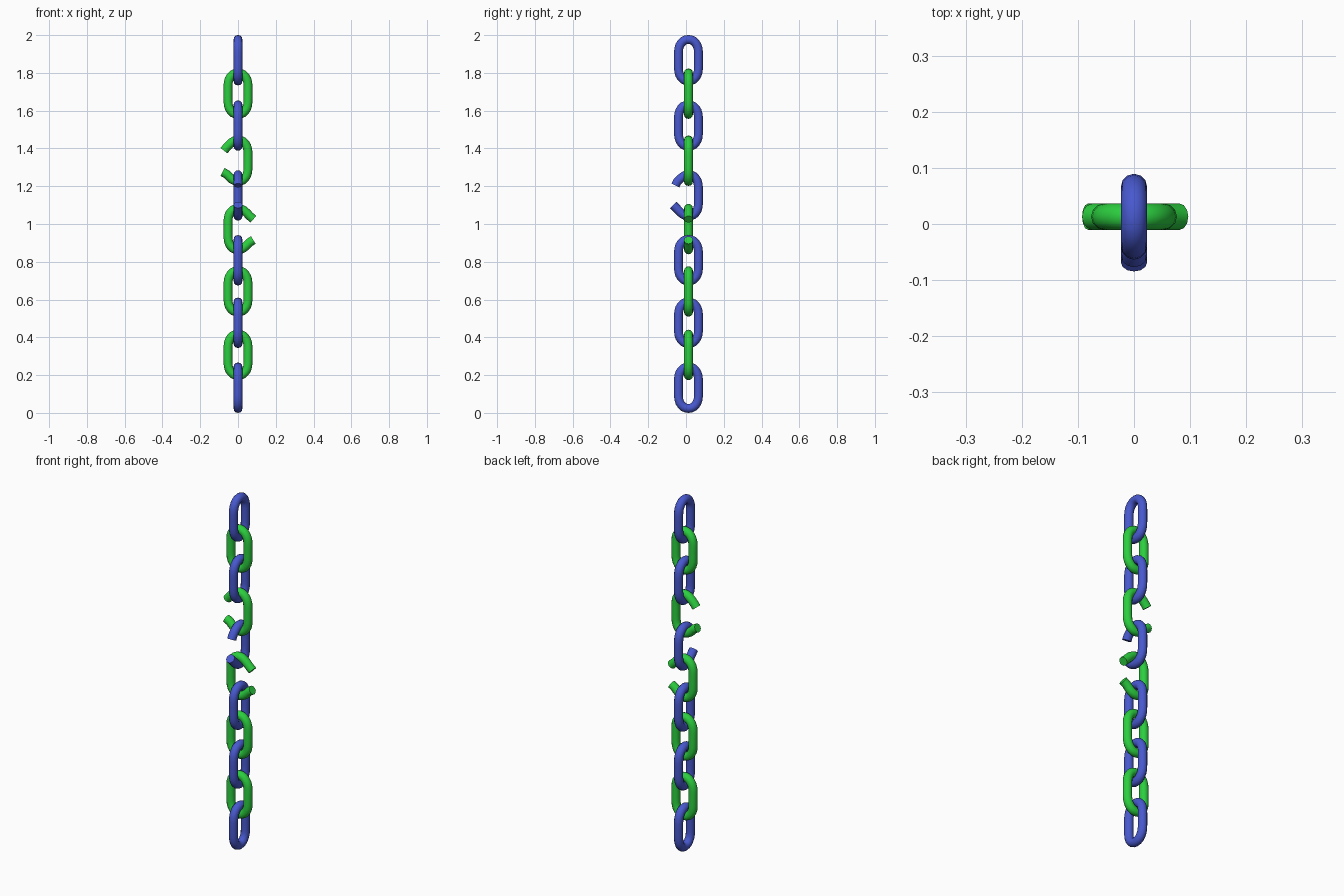
import bpy, math
from mathutils import Vector

if "Cube" in bpy.data.objects:
    bpy.data.objects.remove(bpy.data.objects["Cube"])

R = 0.0235      # wire radius
CY = 0.013      # chain axis in y (open ends make the front deeper)


def material(name, col):
    m = bpy.data.materials.new(name)
    m.diffuse_color = (*col, 1)
    m.use_nodes = True
    m.node_tree.nodes["Principled BSDF"].inputs["Base Color"].default_value = m.diffuse_color
    return m


BLUE = material("blue steel", (0.065, 0.10, 0.62))
GREEN = material("green steel", (0.025, 0.62, 0.05))

# Quarter of the link's centre line, from the crown to the straight side
QUARTER = [(0, .110), (.014, .108), (.027, .102), (.038, .091),
           (.046, .078), (.051, .062), (.053, .042), (.053, .014)]
# Bent-open arm of a broken link, from the crown to the cut end
ARM = [(0, .110), (-.016, .107), (-.031, .099), (-.046, .086), (-.060, .071)]


def link(name, z, mat, axis, top_end=None, low_end=None):
    """Chain link in the xz (axis 0) or yz (axis 1) plane; ends make it open."""
    right = QUARTER + [(u, -v) for u, v in reversed(QUARTER)]
    if top_end:
        up = ARM + [top_end]
        low = [(u, -v) for u, v in ARM] + [low_end]
        pts = up[:0:-1] + right + low[1:]
    else:
        pts = right + [(-u, v) for u, v in reversed(right[1:-1])][::1]
    cu = bpy.data.curves.new(name, 'CURVE')
    cu.dimensions = '3D'
    cu.bevel_depth = R
    cu.bevel_resolution = 4
    cu.use_fill_caps = True
    sp = cu.splines.new('POLY')
    sp.points.add(len(pts) - 1)
    for p, (u, v) in zip(sp.points, pts):
        p.co = (u, 0, v, 1) if axis == 0 else (0, u, v, 1)
    sp.use_cyclic_u = top_end is None
    ob = bpy.data.objects.new(name, cu)
    ob.location = (0, CY, z)
    bpy.context.collection.objects.link(ob)
    # Turn the swept wire into a mesh
    bpy.ops.object.select_all(action='DESELECT')
    ob.select_set(True)
    bpy.context.view_layer.objects.active = ob
    bpy.ops.object.convert(target='MESH')
    ob = bpy.context.object
    ob.data.materials.clear()
    ob.data.materials.append(mat)
    bpy.ops.object.shade_smooth_by_angle(angle=math.radians(50))
    return ob


# Link heights from the top down; blue and green alternate
HEIGHTS = [1.867, 1.69, 1.521, 1.335, 1.151, .973, .808, .643, .477, .307, .1335]
# Cut ends (sideways, height) of the three broken links
OPEN = {3: ((-.074, .053), (-.082, -.060)),
        4: ((-.069, .053), (-.081, -.050)),
        5: ((-.081, .052), (-.081, -.058))}

for i, z in enumerate(HEIGHTS):
    green = i % 2
    ends = OPEN.get(i, (None, None))
    label = ("broken_" if i in OPEN else "") + ("green" if green else "blue")
    ob = link(f"{label}_link_{i + 1}", z, GREEN if green else BLUE,
              0 if green else 1, *ends)
    if i == 5:      # this one opens to the right
        ob.rotation_euler.z = math.pi
